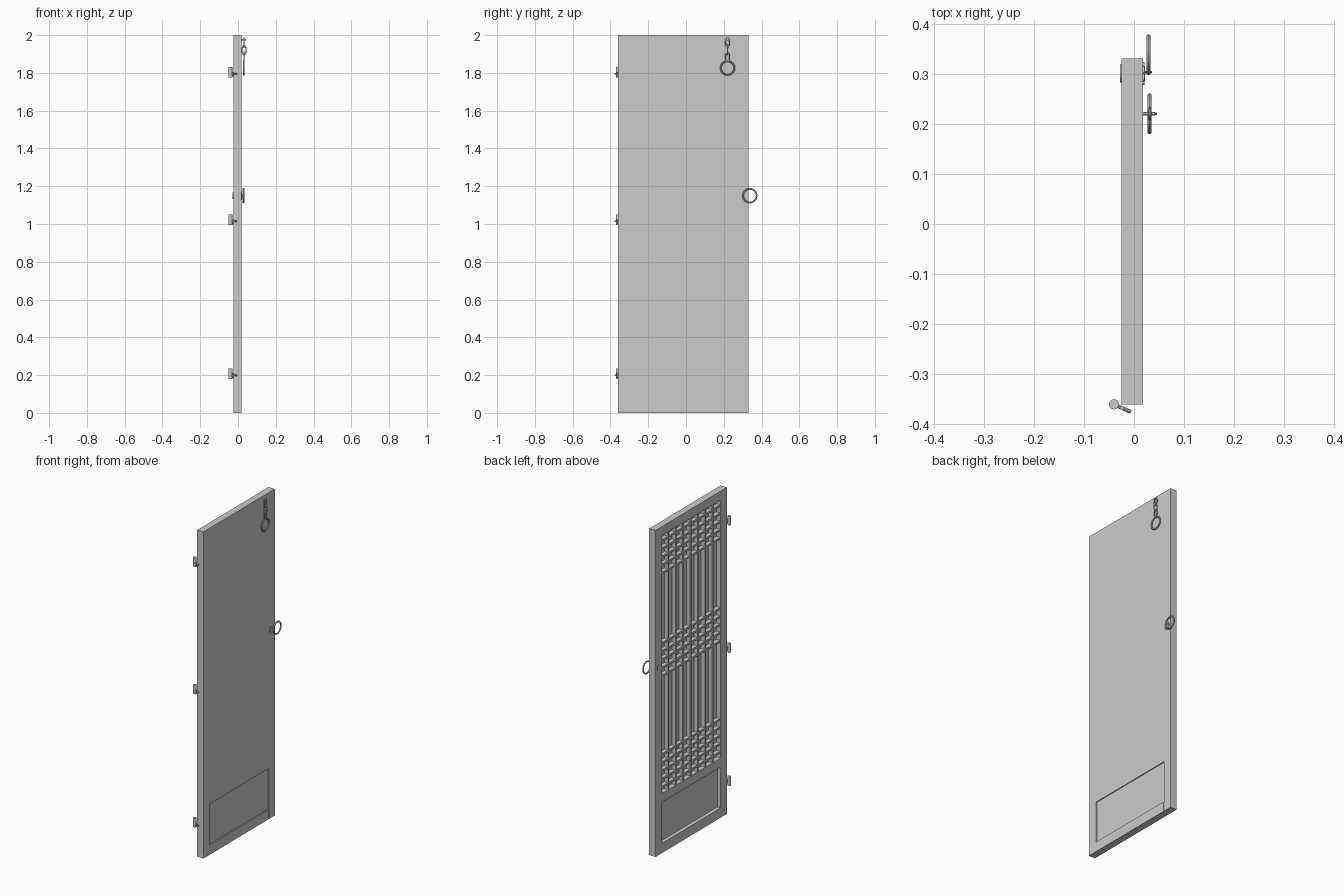
import bpy
import math
from mathutils import Matrix, Vector

cube = bpy.data.objects.get("Cube")
if cube:
    bpy.data.objects.remove(cube)

grey = bpy.data.materials.new("plain grey")
grey.use_nodes = True
GREY = (0.6, 0.6, 0.6, 1)
grey.diffuse_color = GREY
grey.node_tree.nodes["Principled BSDF"].inputs["Base Color"].default_value = GREY


def finish(name, smooth=False):
    ob = bpy.context.object
    ob.name = name
    ob.data.materials.append(grey)
    if smooth:
        bpy.ops.object.shade_smooth_by_angle()
    return ob


def box(name, x, y, z):
    """Box from its (low, high) ranges along each axis."""
    bpy.ops.mesh.primitive_cube_add(size=1)
    ob = finish(name)
    ranges = (x, y, z)
    size = Matrix.Diagonal([b - a for a, b in ranges]).to_4x4()
    centre = Vector([(a + b) / 2 for a, b in ranges])
    ob.data.transform(Matrix.Translation(centre) @ size)
    return ob


def rod(name, start, end, radius, sides=16):
    a, b = Vector(start), Vector(end)
    bpy.ops.mesh.primitive_cylinder_add(vertices=sides, radius=radius, depth=(b - a).length,
                                        location=(a + b) / 2,
                                        rotation=(b - a).to_track_quat("Z", "Y").to_euler())
    return finish(name, True)


def ring(name, centre, radius, wire, turn=0.0, stretch=1.0):
    """Ring standing upright in the yz plane, turned about z."""
    bpy.ops.mesh.primitive_torus_add(major_radius=radius, minor_radius=wire,
                                     major_segments=32, minor_segments=10)
    ob = finish(name, True)
    ob.data.transform(Matrix.Translation(centre) @ Matrix.Rotation(turn, 4, "Z")
                      @ Matrix.Diagonal((1, 1, stretch, 1))
                      @ Matrix.Rotation(math.pi / 2, 4, "Y"))
    return ob


LATTICE_FACE, BACK = -0.025, 0.018
Y0, Y1 = -0.36, 0.33
OPEN0, OPEN1 = -0.30, 0.27
PANEL0, PANEL1 = 0.06, 0.31
GRID0, GRID1 = 0.365, 1.945
DEPTH = (LATTICE_FACE, BACK)

# Frame: stiles and rails
box("hinge_stile", DEPTH, (Y0, OPEN0), (0, 2))
box("latch_stile", DEPTH, (OPEN1 + 0.003, Y1), (0, PANEL1))
box("latch_stile_upper", DEPTH, (OPEN1, Y1), (PANEL1, 2))
box("bottom_rail", DEPTH, (OPEN0, OPEN1), (0, PANEL0))
box("middle_rail", DEPTH, (OPEN0, OPEN1), (PANEL1, GRID0))
box("top_rail", DEPTH, (OPEN0, OPEN1), (GRID1, 2))
box("stile_seam", (LATTICE_FACE, BACK - 0.006), (OPEN1, OPEN1 + 0.003), (0, PANEL1))

# Lower panel, recessed on both sides, and the sheet behind the lattice
box("lower_panel", (-0.003, BACK - 0.006), (OPEN0, OPEN1), (PANEL0, PANEL1))
box("backing_sheet", (0.003, BACK), (OPEN0, OPEN1), (GRID0, GRID1))

# Lattice bars
BAR = 0.006
COLUMNS = 8
for i in range(1, COLUMNS):
    y = OPEN0 + (OPEN1 - OPEN0) * i / COLUMNS
    box("lattice_upright", (-0.021, 0.004), (y - BAR, y + BAR), (GRID0, GRID1))
for low, count in ((0.40, 5), (1.08, 5), (1.71, 5)):
    for i in range(count):
        z = low + i * 0.05
        box("lattice_crossbar", (-0.0215, 0.004), (OPEN0, OPEN1), (z - BAR, z + BAR))

# Hinge pins with their spikes
for z in (1.80, 1.02, 0.205):
    rod("hinge_pin", (-0.04, -0.36, z - 0.025), (-0.04, -0.36, z + 0.03), 0.01)
    rod("hinge_spike", (-0.04, -0.36, z - 0.005), (-0.006, -0.375, z - 0.005), 0.004, 10)
    rod("hinge_tail", (-0.024, -0.367, z - 0.02), (-0.024, -0.367, z + 0.005), 0.004, 10)

# Pull ring with petalled plate, eyelet and clinched plate on the other face
PULL = Vector((0.0, 0.30, 1.15))
rod("pull_plate", PULL + Vector((BACK, 0, 0)), PULL + Vector((BACK + 0.004, 0, 0)), 0.015)
for i in range(6):
    a = i * math.tau / 6
    p = PULL + Vector((BACK, 0.015 * math.cos(a), 0.017 * math.sin(a)))
    rod("plate_petal", p, p + Vector((0.003, 0, 0)), 0.008, 12)
rod("pull_back_plate", PULL + Vector((LATTICE_FACE - 0.003, 0, 0)),
    PULL + Vector((LATTICE_FACE, 0, 0)), 0.018)
ring("pull_eyelet", (0.026, 0.303, 1.15), 0.007, 0.003, math.pi / 2)
ring("pull_ring", (0.029, 0.338, 1.15), 0.036, 0.0045)

# Hanging chain with its end ring
rod("chain_staple", (0.015, 0.22, 1.975), (0.042, 0.22, 1.975), 0.004, 10)
for i, z in enumerate((1.96, 1.922, 1.885)):
    ring("chain_link", (0.032, 0.22, z), 0.011, 0.003, (i % 2) * math.pi / 2, 2.0)
ring("chain_ring", (0.031, 0.22, 1.826), 0.036, 0.0045)
